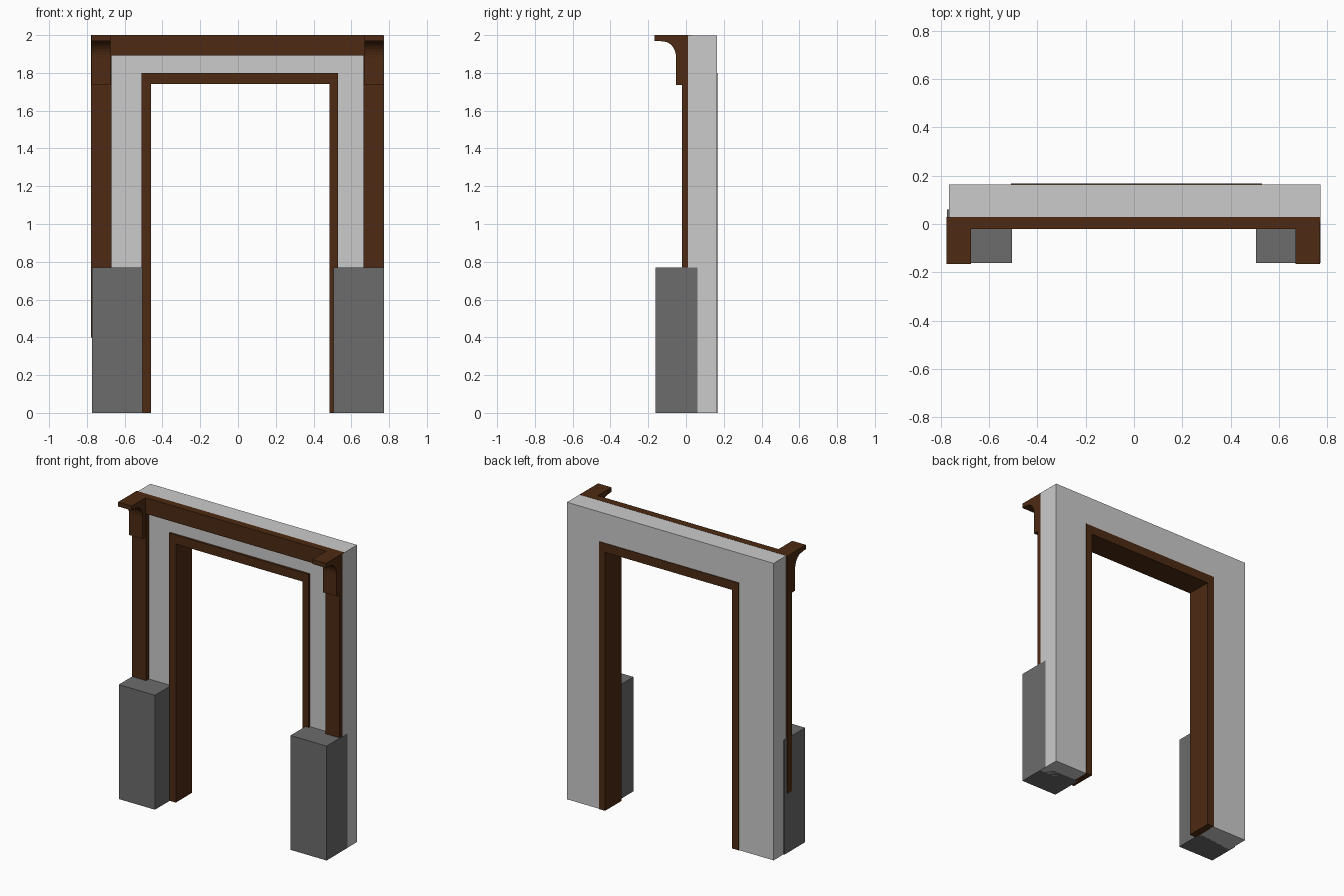
import bpy, bmesh
from math import sin, cos, pi

if "Cube" in bpy.data.objects:
    bpy.data.objects.remove(bpy.data.objects["Cube"])


def material(name, rgb):
    m = bpy.data.materials.new(name)
    m.diffuse_color = (*rgb, 1)
    m.use_nodes = True
    m.node_tree.nodes["Principled BSDF"].inputs["Base Color"].default_value = m.diffuse_color
    return m


WOOD = material("dark_wood", (0.074, 0.023, 0.006))
STONE = material("dark_stone", (0.15, 0.15, 0.15))


def prism(name, profile, axis, lo, hi, mat=None):
    """Extrude a 2D profile along 'x' (profile is y,z) or 'y' (profile is x,z)."""
    def place(p, t):
        return (t, p[0], p[1]) if axis == 'x' else (p[0], t, p[1])
    bm = bmesh.new()
    a = [bm.verts.new(place(p, lo)) for p in profile]
    b = [bm.verts.new(place(p, hi)) for p in profile]
    bm.faces.new(a)
    bm.faces.new(b[::-1])
    for i in range(len(a)):
        j = (i + 1) % len(a)
        bm.faces.new((a[i], b[i], b[j], a[j]))
    bmesh.ops.recalc_face_normals(bm, faces=bm.faces[:])
    mesh = bpy.data.meshes.new(name)
    bm.to_mesh(mesh)
    bm.free()
    ob = bpy.data.objects.new(name, mesh)
    bpy.context.collection.objects.link(ob)
    if mat:
        mesh.materials.append(mat)
    return ob


def box(name, x, y, z, mat=None):
    rect = [(x[0], z[0]), (x[1], z[0]), (x[1], z[1]), (x[0], z[1])]
    return prism(name, rect, 'y', *y, mat)


def arch(x0, x1, top, in0, in1, in_top):
    """Doorway outline: outer rectangle with an opening down to the floor."""
    return [(x0, 0), (x0, top), (x1, top), (x1, 0),
            (in1, 0), (in1, in_top), (in0, in_top), (in0, 0)]


# Wall with doorway, and the wooden lining of the opening
prism("wall", arch(-0.767, 0.772, 1.999, -0.505, 0.525, 1.795), 'y', 0.01, 0.164)
prism("door_frame", arch(-0.51, 0.53, 1.80, -0.46, 0.485, 1.74), 'y', -0.005, 0.168, WOOD)

# Beam across the top of the front
box("top_beam", (-0.67, 0.665), (-0.02, 0.03), (1.893, 2.0), WOOD)

# Bracket side profile with a concave curve
curve = [(-0.12 + 0.068 * sin(t), 1.88 + 0.086 * cos(t))
         for t in [i * pi / 16 for i in range(9)]]
bracket = ([(-0.02, 1.735), (-0.02, 2.0), (-0.166, 2.0), (-0.166, 1.97), (-0.145, 1.97)]
           + curve + [(-0.052, 1.735)])

# Stone bases, posts and brackets on both sides
for side, base_x, post_x, bracket_x in (
        ("left", (-0.774, -0.505), (-0.777, -0.67), (-0.776, -0.675)),
        ("right", (0.505, 0.773), (0.665, 0.771), (0.67, 0.771))):
    box(side + "_stone_base", base_x, (-0.162, 0.06), (0, 0.77), STONE)
    box(side + "_post", post_x, (-0.02, 0.03), (0.4, 2.0), WOOD)
    prism(side + "_bracket", bracket, 'x', *bracket_x, WOOD)
